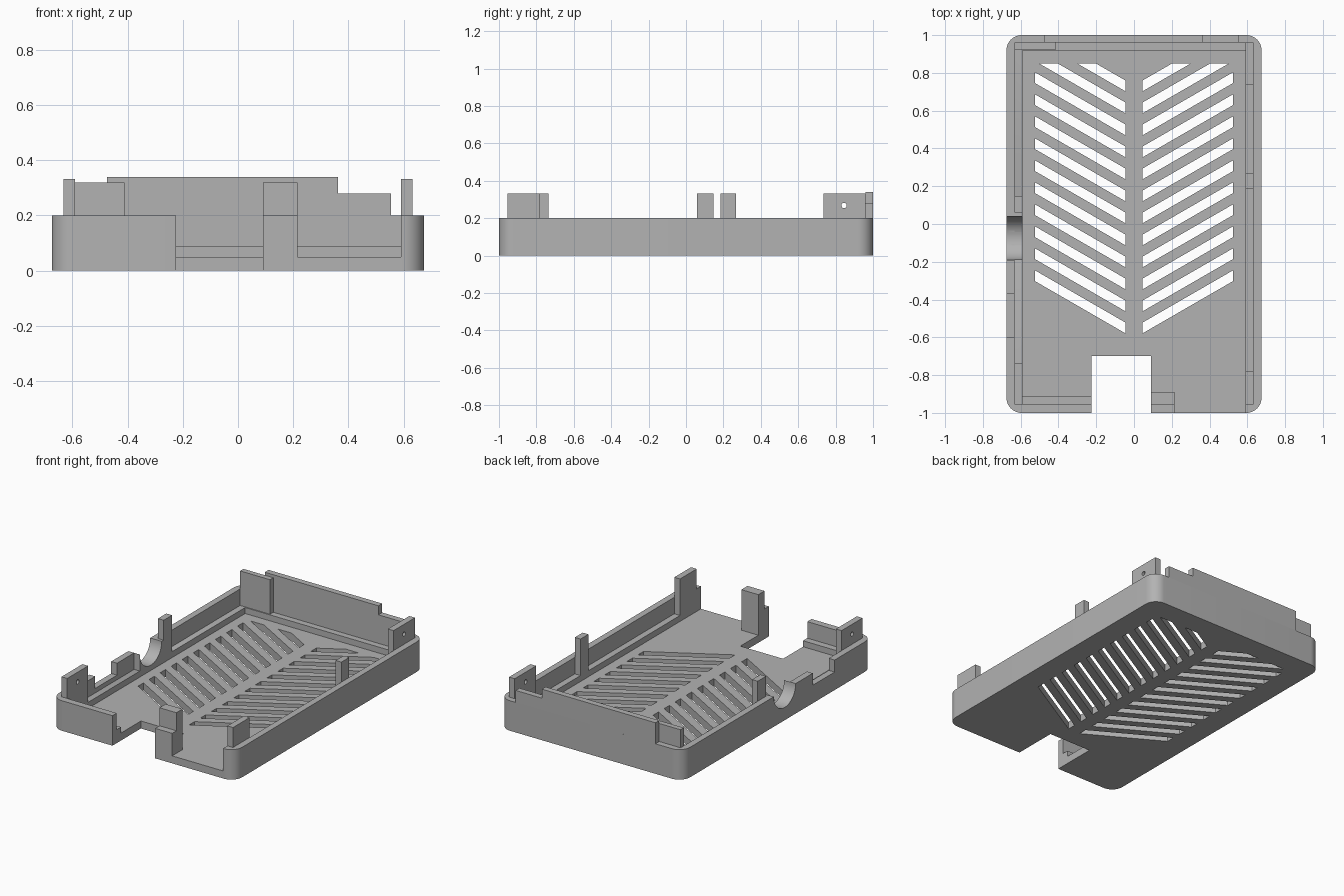
import bpy, bmesh, math

cube = bpy.data.objects.get("Cube")
if cube:
    bpy.data.objects.remove(cube, do_unlink=True)

grey = bpy.data.materials.new("plain grey")
grey.use_nodes = True
grey.diffuse_color = (0.45, 0.45, 0.45, 1)
grey.node_tree.nodes["Principled BSDF"].inputs["Base Color"].default_value = grey.diffuse_color


def prisms(name, outlines, z0, z1):
    """Extrude flat outlines upwards into one object."""
    bm = bmesh.new()
    for outline in outlines:
        low = [bm.verts.new((x, y, z0)) for x, y in outline]
        high = [bm.verts.new((x, y, z1)) for x, y in outline]
        bm.faces.new(low[::-1])
        bm.faces.new(high)
        for i in range(len(low)):
            j = (i + 1) % len(low)
            bm.faces.new((low[i], low[j], high[j], high[i]))
    bmesh.ops.recalc_face_normals(bm, faces=bm.faces)
    mesh = bpy.data.meshes.new(name)
    bm.to_mesh(mesh)
    bm.free()
    mesh.materials.append(grey)
    obj = bpy.data.objects.new(name, mesh)
    bpy.context.collection.objects.link(obj)
    return obj


def box(name, x0, x1, y0, y1, z0, z1):
    return prisms(name, [[(x0, y0), (x1, y0), (x1, y1), (x0, y1)]], z0, z1)


def bore(name, radius, y, z, x, length):
    """Round cutter lying along x."""
    bpy.ops.mesh.primitive_cylinder_add(vertices=48, radius=radius, depth=length,
                                        location=(x, y, z), rotation=(0, math.pi / 2, 0))
    obj = bpy.context.object
    obj.name = name
    obj.data.materials.append(grey)
    return obj


def cut(target, cutter):
    cutter.hide_render = True
    mod = target.modifiers.new("cut", 'BOOLEAN')
    mod.operation = 'DIFFERENCE'
    mod.solver = 'EXACT'
    mod.object = cutter
    bpy.ops.object.select_all(action='DESELECT')
    bpy.context.view_layer.objects.active = target
    target.select_set(True)
    bpy.ops.object.modifier_apply(modifier=mod.name)
    bpy.data.objects.remove(cutter, do_unlink=True)


# Tray with rounded corners
W, L, R = 0.675, 1.0, 0.08
FLOOR, LEDGE, RIM = 0.05, 0.09, 0.2
IN, OUT = 0.59, 0.632
outline = []
for quarter, (sx, sy) in enumerate([(1, 1), (-1, 1), (-1, -1), (1, -1)]):
    for step in range(13):
        a = math.pi / 2 * (quarter + step / 12)
        outline.append((sx * (W - R) + R * math.cos(a), sy * (L - R) + R * math.sin(a)))
tray = prisms("tray", [outline], 0, RIM)

# Cavity, ledge and wall openings
cut(tray, box("upper_cavity", -OUT, OUT, -0.955, 0.96, LEDGE, 1))
cut(tray, box("lower_cavity", -IN, IN, -0.91, 0.918, FLOOR, 1))
cut(tray, box("front_notch", -0.225, 0.09, -2, -0.7, -1, 1))
cut(tray, box("front_low_opening", 0.215, IN, -2, -0.88, FLOOR, 1))
cut(tray, box("side_opening", -1, -OUT + 0.001, -0.6, -0.37, 0.12, 1))

# Slanted vents in a herringbone, trimmed at the back
slope, pitch, height = 0.577, 0.1165, 0.057
x_out, x_in, y_back = -0.525, -0.045, 0.85
vents = []
for k in range(12):
    ends = []
    for y in (-0.302 + pitch * k, -0.302 + pitch * k + height):
        start = max(x_out, x_out + (y - y_back) / slope)
        ends.append([(start, y - (start - x_out) * slope),
                     (x_in, y - (x_in - x_out) * slope)])
    slot = [ends[0][0], ends[0][1], ends[1][1], ends[1][0]]
    vents += [slot, [(-x, y) for x, y in slot]]
cut(tray, prisms("vent_cutter", vents, -0.1, 0.07))

# Round cable cradle with an inner collar
collar = box("cable_collar", -OUT, -IN, -0.19, 0.06, LEDGE, RIM)
for part in (tray, collar):
    cut(part, bore("cable_bore", 0.115, -0.075, RIM, -0.65, 0.2))

# Raised back wall with a lower step
box("back_wall", -0.475, 0.362, 0.96, L, RIM, 0.34)
box("back_wall_step", 0.362, 0.555, 0.96, L, RIM, 0.28)

# Upright tabs standing on the ledge
TAB = 0.333
box("left_front_tab", IN, OUT, -0.955, -0.78, LEDGE, TAB)
box("left_middle_tab", IN, OUT, 0.185, 0.268, LEDGE, TAB)
left_back = box("left_back_tab", IN, OUT, 0.735, 0.96, LEDGE, TAB)
right_front = box("right_front_tab", -OUT, -IN, -0.955, -0.735, LEDGE, TAB)
box("right_middle_tab", -OUT, -IN, 0.06, 0.148, LEDGE, TAB)
box("back_tab", -OUT, -0.412, 0.925, 0.96, LEDGE, 0.32)
box("front_tab", 0.09, 0.215, -0.955, -0.89, FLOOR, 0.32)

# Screw holes
cut(left_back, bore("screw_bore", 0.014, 0.845, 0.268, 0.61, 0.2))
cut(right_front, bore("screw_bore", 0.014, -0.845, 0.268, -0.61, 0.2))

# Smooth round corners, keep edges sharp
bpy.ops.object.select_all(action='DESELECT')
for part in (tray, collar, left_back, right_front):
    part.select_set(True)
bpy.context.view_layer.objects.active = tray
bpy.ops.object.shade_smooth_by_angle(angle=math.radians(30))
